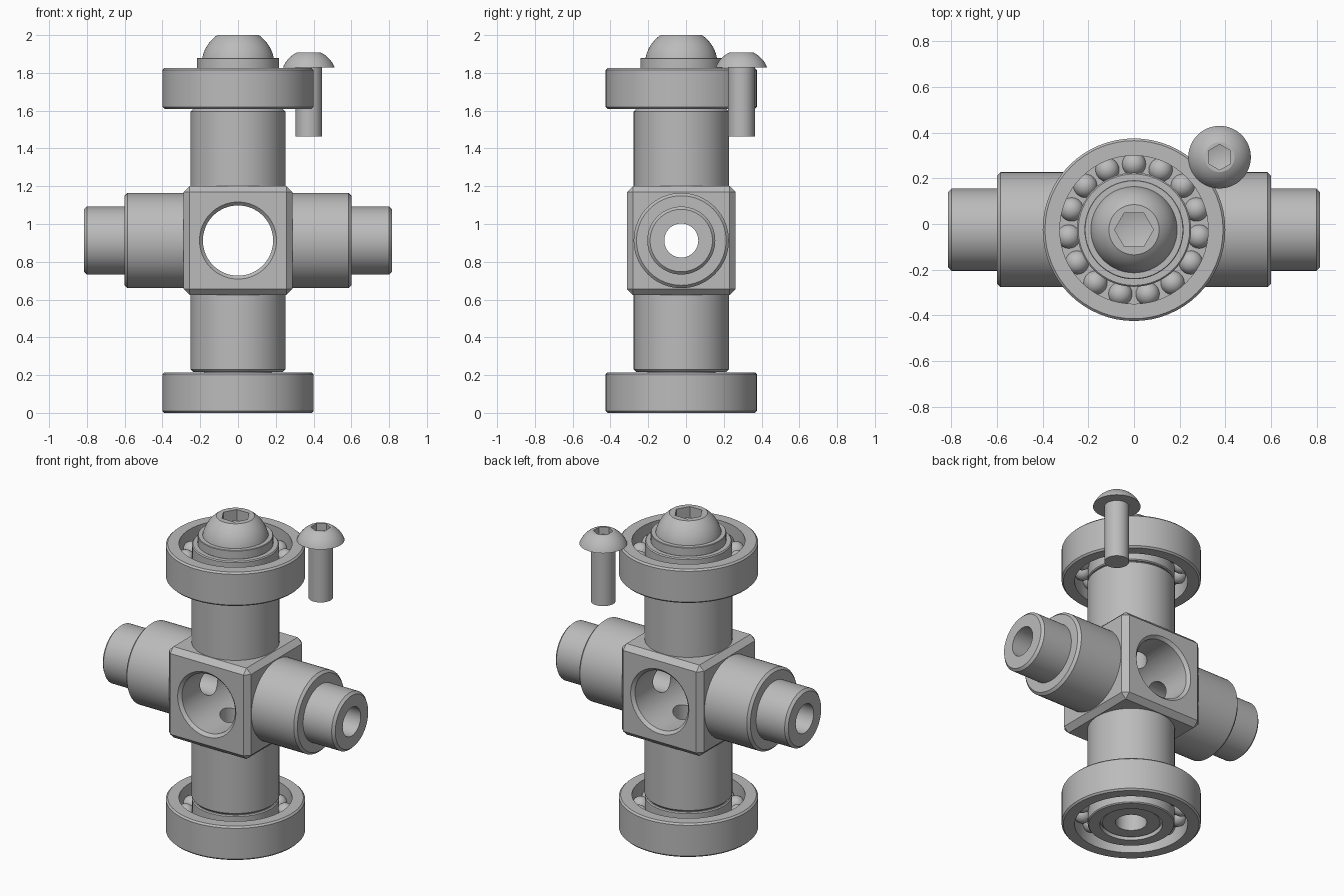
import bpy, bmesh, math
from mathutils import Matrix, Vector

cube = bpy.data.objects.get("Cube")
if cube:
    bpy.data.objects.remove(cube, do_unlink=True)

steel = bpy.data.materials.new("grey_steel")
steel.use_nodes = True
GREY = (0.5, 0.5, 0.5, 1)
steel.diffuse_color = GREY
steel.node_tree.nodes["Principled BSDF"].inputs["Base Color"].default_value = GREY

AXIS = Vector((0, -0.025, 0.9125))   # centre of the cross
BORE = 0.09
RING_H = 0.215


def add(name, bm, loc=(0, 0, 0)):
    bmesh.ops.remove_doubles(bm, verts=bm.verts, dist=1e-5)
    bmesh.ops.recalc_face_normals(bm, faces=bm.faces)
    mesh = bpy.data.meshes.new(name)
    bm.to_mesh(mesh)
    bm.free()
    mesh.materials.append(steel)
    ob = bpy.data.objects.new(name, mesh)
    bpy.context.collection.objects.link(ob)
    ob.location = loc
    return ob


def lathe(name, profile, loc=(0, 0, 0), turn=None, seg=64, closed=False):
    """Revolve (radius, height) points about z; closed joins last to first."""
    bm = bmesh.new()
    rings = []
    for r, z in profile:
        if r == 0:
            rings.append([bm.verts.new((0, 0, z))] * seg)
        else:
            rings.append([bm.verts.new((r * math.cos(math.tau * i / seg),
                                        r * math.sin(math.tau * i / seg), z))
                          for i in range(seg)])
    pairs = list(zip(rings, rings[1:]))
    if closed:
        pairs.append((rings[-1], rings[0]))
    for a, b in pairs:
        for i in range(seg):
            j = (i + 1) % seg
            corners = list(dict.fromkeys((a[i], a[j], b[j], b[i])))
            bm.faces.new(corners)
    if turn:
        bm.transform(turn)
    return add(name, bm, loc)


def smooth(ob):
    bpy.ops.object.select_all(action='DESELECT')
    ob.select_set(True)
    bpy.context.view_layer.objects.active = ob
    bpy.ops.object.shade_smooth_by_angle(angle=math.radians(28))


def cut(ob, cutter):
    cutter.hide_render = True
    bpy.ops.object.select_all(action='DESELECT')
    bpy.context.view_layer.objects.active = ob
    ob.select_set(True)
    mod = ob.modifiers.new("cut", 'BOOLEAN')
    mod.operation = 'DIFFERENCE'
    mod.solver = 'EXACT'
    mod.object = cutter
    bpy.ops.object.modifier_apply(modifier=mod.name)
    bpy.data.objects.remove(cutter, do_unlink=True)


def rot(deg, axis):
    return Matrix.Rotation(math.radians(deg), 4, axis)


# Central block: chamfered cube with a window along y and bores along x and z
bm = bmesh.new()
bmesh.ops.create_cube(bm, size=0.576)
bmesh.ops.bevel(bm, geom=bm.edges[:], offset=0.032, segments=1, affect='EDGES')
block = add("centre_block", bm, AXIS)
window = [(0, -0.4), (0.295, -0.4), (0.186, -0.27), (0.186, 0.27), (0.295, 0.4), (0, 0.4)]
window[1], window[4] = (0.316, -0.4), (0.316, 0.4)
bore = [(0, -0.4), (BORE, -0.4), (BORE, 0.4), (0, 0.4)]
cut(block, lathe("window_cutter", window, AXIS, rot(90, 'X')))
cut(block, lathe("side_bore_cutter", bore, AXIS, rot(90, 'Y')))
cut(block, lathe("upright_bore_cutter", bore, AXIS))
smooth(block)


# Four stepped hollow arms
def arm(name, shoulder, end, turn):
    c = 0.015
    profile = [(BORE, 0.27), (0.252, 0.27), (0.252, shoulder - c), (0.237, shoulder),
               (0.18, shoulder), (0.18, end - c), (0.165, end), (BORE, end)]
    smooth(lathe(name, profile, AXIS, turn, closed=True))


arm("left_arm", 0.6, 0.815, rot(90, 'Y'))
arm("right_arm", 0.6, 0.815, rot(-90, 'Y'))
arm("upper_arm", 0.697, 0.9, None)
arm("lower_arm", 0.697, 0.9, rot(180, 'X'))


# Ball bearings
def ring(name, inner, outer, height, loc, c):
    smooth(lathe(name, [(inner, 0), (outer - c, 0), (outer, c), (outer, height - c),
                        (outer - c, height), (inner, height)], loc, closed=True))


bm = bmesh.new()
bmesh.ops.create_uvsphere(bm, u_segments=24, v_segments=14, radius=0.053)
first_ball = add("lower_ball", bm)
smooth(first_ball)
ball_mesh = first_ball.data
bpy.data.objects.remove(first_ball, do_unlink=True)

for side, z in (("lower", 0), ("upper", 1.61)):
    base = Vector((0, AXIS.y, z))
    ring(side + "_outer_race", 0.325, 0.4, RING_H, base, 0.01)
    ring(side + "_inner_race", 0.18, 0.25, RING_H, base, 0.006)
    ring(side + "_ball_cage", 0.245, 0.33, 0.02, base + Vector((0, 0, RING_H / 2 - 0.01)), 0.002)
    for i in range(15):
        a = math.tau * i / 15 + math.pi / 2
        ball = bpy.data.objects.new(side + "_ball", ball_mesh)
        ball.location = base + Vector((0.2875 * math.cos(a), 0.2875 * math.sin(a), RING_H / 2))
        bpy.context.collection.objects.link(ball)


# Button-head screws with hexagonal sockets
def screw(name, x, y, head_z, top_z, head_r, flat_r, shank_r, shank_z, hex_r, hex_turn):
    # spherical dome through the head rim and the flat top
    mid = (head_z + top_z - (head_r ** 2 - flat_r ** 2) / (top_z - head_z)) / 2
    radius = math.hypot(head_r, head_z - mid)
    start = math.asin((head_z - mid) / radius)
    end = math.asin((top_z - mid) / radius)
    profile = [(0, shank_z), (shank_r, shank_z), (shank_r, head_z)]
    for i in range(11):
        t = start + (end - start) * i / 10
        profile.append((radius * math.cos(t), mid + radius * math.sin(t)))
    profile.append((0, top_z))
    ob = lathe(name, profile, (x, y, 0))
    depth = hex_r * 0.8
    socket = [(0, top_z - depth * 1.4), (hex_r, top_z - depth),
              (hex_r, top_z + 0.05), (0, top_z + 0.05)]
    cut(ob, lathe("socket_cutter", socket, (x, y, 0), rot(hex_turn, 'Z'), seg=6))
    smooth(ob)


screw("top_screw", 0, AXIS.y, 1.875, 2.0, 0.19, 0.11, 0.088, 1.45, 0.085, 0)
screw("loose_screw", 0.375, 0.293, 1.828, 1.907, 0.137, 0.065, 0.071, 1.462, 0.056, 30)

# Washer under the top screw
ring("washer", 0.085, 0.217, 0.057, (0, AXIS.y, 1.823), 0.003)
